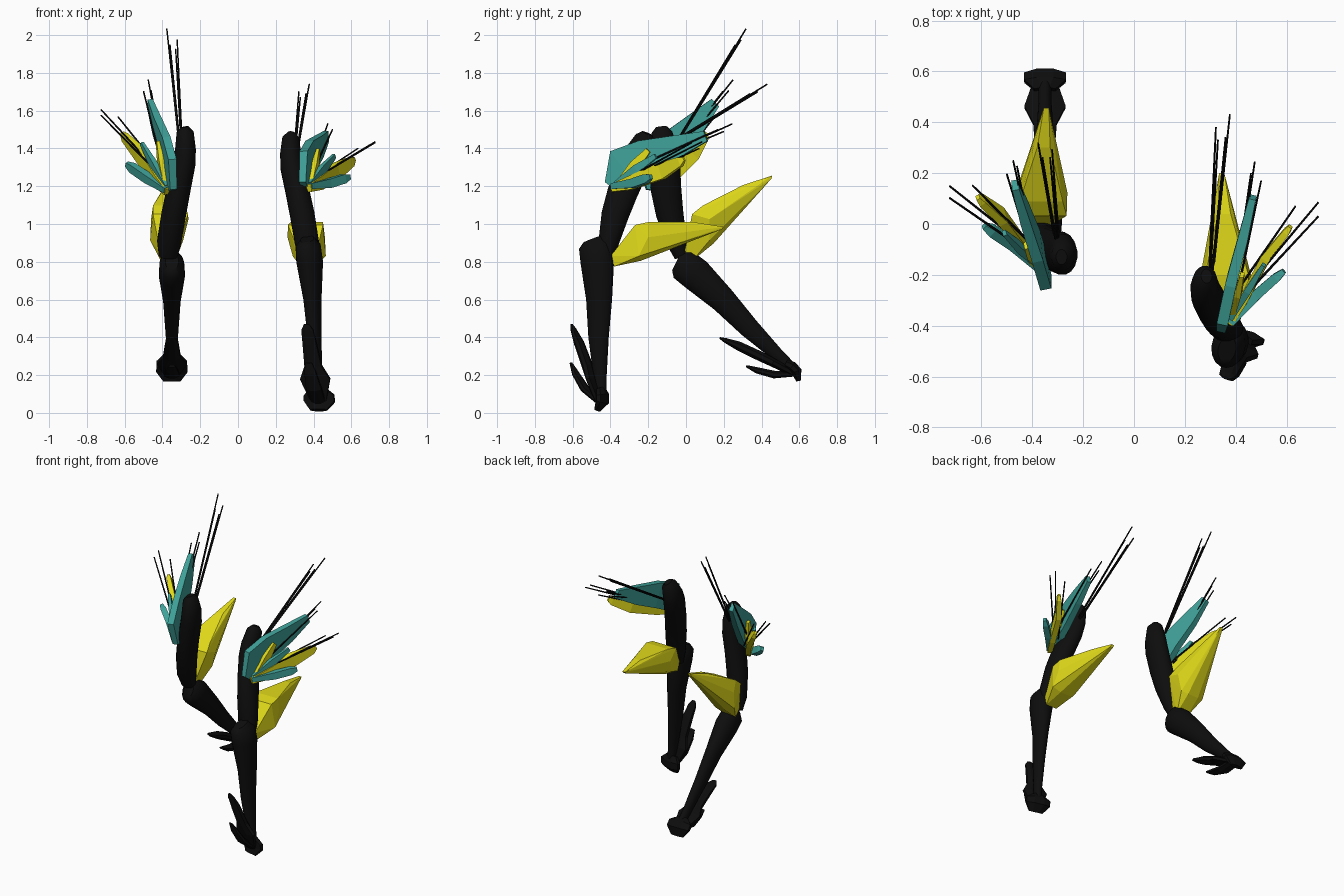
import bpy, bmesh, math
from mathutils import Vector, Matrix

if "Cube" in bpy.data.objects:
    bpy.data.objects.remove(bpy.data.objects["Cube"])


def material(name, rgb):
    m = bpy.data.materials.new(name)
    m.diffuse_color = (*rgb, 1)
    m.use_nodes = True
    m.node_tree.nodes["Principled BSDF"].inputs["Base Color"].default_value = m.diffuse_color
    return m


BLACK = material("black", (0.004, 0.004, 0.004))
TEAL = material("teal", (0.05, 0.36, 0.32))
YELLOW = material("yellow", (0.75, 0.70, 0.01))


def finish(name, bm, mat, matrix, smooth=False):
    bm.transform(matrix)
    bmesh.ops.recalc_face_normals(bm, faces=bm.faces)
    me = bpy.data.meshes.new(name)
    bm.to_mesh(me)
    bm.free()
    me.materials.append(mat)
    ob = bpy.data.objects.new(name, me)
    bpy.context.collection.objects.link(ob)
    if smooth:
        bpy.context.view_layer.objects.active = ob
        ob.select_set(True)
        bpy.ops.object.shade_smooth_by_angle(angle=math.radians(40))
        ob.select_set(False)


def loft(name, stations, mat, matrix, side=(1, 0, 0), n=16, smooth=True):
    """Stations are (x, y, z, half width along side, half depth)."""
    bm = bmesh.new()
    pts = [Vector(s[:3]) for s in stations]
    rings = []
    for i, s in enumerate(stations):
        t = (pts[min(i + 1, len(pts) - 1)] - pts[max(i - 1, 0)]).normalized()
        u = Vector(side)
        u = (u - t * u.dot(t)).normalized()
        v = t.cross(u)
        k = math.sqrt(2) if n == 4 else 1
        ring = []
        for j in range(n):
            a = 2 * math.pi * (j + 0.5) / n
            ring.append(bm.verts.new(pts[i] + u * (k * s[3] * math.cos(a)) + v * (k * s[4] * math.sin(a))))
        rings.append(ring)
    for r, q in zip(rings, rings[1:]):
        for j in range(n):
            bm.faces.new((r[j], r[(j + 1) % n], q[(j + 1) % n], q[j]))
    bm.faces.new(rings[0])
    bm.faces.new(rings[-1])
    finish(name, bm, mat, matrix, smooth)


def feather(name, stations, mat, matrix):
    """Flat upright blade; its side axis is level and square to its run."""
    d = Vector(stations[-1][:3]) - Vector(stations[0][:3])
    loft(name, stations, mat, matrix, d.cross(Vector((0, 0, 1))), 4, False)


def spikes(name, base, tips, matrix):
    """Bundle of thin, nearly parallel rods."""
    mean = sum((Vector(t) for t in tips), Vector()) / len(tips)
    for i, t in enumerate(tips):
        b = Vector(base) + (Vector(t) - mean) * 0.3
        loft(f"{name}_{i + 1}", [(*b, .006, .006), (*t, .004, .004)], BLACK, matrix, (1, 0, 0.1), 6, False)


def upper_limb(tag, m):
    # upper limb
    loft(tag + "upper_limb", [
        (.285, -.205, 1.48, .022, .03), (.28, -.215, 1.455, .046, .055),
        (.278, -.25, 1.37, .056, .08), (.285, -.28, 1.3, .061, .085),
        (.315, -.335, 1.17, .064, .082), (.34, -.375, 1.05, .066, .074),
        (.365, -.41, .9, .065, .055), (.37, -.42, .82, .05, .04)], BLACK, m)
    # elbow fin, a faceted solid
    bm = bmesh.new()
    for y, z, x0, x1 in [(-.40, .83, .33, .41), (-.38, .775, .33, .41), (-.27, .995, .265, .45),
                         (-.20, 1.01, .28, .45), (.04, 1.01, .33, .38), (.20, .985, .335, .355),
                         (.19, .972, .335, .355), (-.20, .93, .262, .46), (-.25, .83, .29, .465),
                         (.03, .915, .325, .385), (-.24, .805, .33, .41)]:
        for x in (x0, x1):
            bm.verts.new((x, y, z))
    res = bmesh.ops.convex_hull(bm, input=bm.verts)
    junk = [g for g in res["geom_interior"] if isinstance(g, bmesh.types.BMVert)]
    bmesh.ops.delete(bm, geom=junk, context="VERTS")
    finish(tag + "elbow_fin", bm, YELLOW, m)
    # shoulder feathers
    feather(tag + "large_feather", [
        (.345, -.41, 1.21, .018, .02), (.36, -.34, 1.31, .022, .095), (.385, -.22, 1.36, .022, .085),
        (.43, -.05, 1.41, .02, .06), (.467, .105, 1.465, .014, .028)], TEAL, m)
    feather(tag + "long_feather", [
        (.375, -.39, 1.19, .015, .02), (.43, -.30, 1.215, .018, .035), (.52, -.13, 1.28, .018, .044),
        (.60, -.03, 1.33, .014, .025), (.615, -.01, 1.345, .008, .01)], YELLOW, m)
    feather(tag + "low_feather", [
        (.38, -.39, 1.2, .015, .015), (.48, -.28, 1.215, .02, .024),
        (.56, -.21, 1.24, .018, .024), (.59, -.185, 1.25, .01, .012)], TEAL, m)
    feather(tag + "middle_feather", [
        (.38, -.37, 1.21, .012, .015), (.45, -.26, 1.29, .014, .024),
        (.51, -.16, 1.36, .008, .012)], TEAL, m)
    feather(tag + "short_feather", [
        (.385, -.36, 1.21, .012, .015), (.41, -.27, 1.31, .014, .028),
        (.425, -.2, 1.39, .008, .014)], YELLOW, m)
    # spike bundles
    spikes(tag + "shoulder_spike", (.305, -.17, 1.37),
           [(.322, .38, 1.70), (.377, .43, 1.74), (.36, .34, 1.69), (.33, .33, 1.67)], m)
    spikes(tag + "outer_spike", (.40, -.30, 1.24),
           [(.725, .085, 1.435), (.725, .03, 1.43), (.635, .07, 1.40)], m)
    spikes(tag + "middle_spike", (.40, -.26, 1.3),
           [(.475, .245, 1.53), (.50, .17, 1.50), (.46, .2, 1.49)], m)


def lower_limb(tag, m):
    # lower limb
    loft(tag + "lower_limb", [(0, *s) for s in [
        (-.495, .92, .035, .055), (-.482, .885, .066, .088), (-.47, .8, .07, .09), (-.46, .6, .047, .07),
        (-.463, .4, .036, .055), (-.455, .2, .026, .036), (-.45, .06, .025, .03)]], BLACK, m)
    # foot
    loft(tag + "foot", [(0, *s) for s in [
        (-.455, .13, .045, .025), (-.442, .095, .088, .03), (-.442, .06, .09, .03),
        (-.47, .015, .05, .014)]], BLACK, m, n=8, smooth=False)
    # heel blades
    loft(tag + "long_heel_blade", [(0, *s) for s in [
        (-.46, .06, .045, .02), (-.5, .18, .088, .025), (-.525, .25, .05, .028), (-.57, .37, .04, .026),
        (-.6, .44, .035, .014), (-.612, .47, .015, .005)]], BLACK, m, n=8, smooth=False)
    loft(tag + "short_heel_blade", [(0, *s) for s in [
        (-.45, .05, .04, .015), (-.54, .13, .045, .022), (-.59, .21, .035, .018),
        (-.615, .265, .02, .006)]], BLACK, m, n=8, smooth=False)


def rot(deg, axis):
    return Matrix.Rotation(math.radians(deg), 4, axis)


T = Matrix.Translation
mirror = Matrix.Diagonal((-1, 1, 1, 1))

# right limb; the left one is its mirror swung backwards
upper_limb("right_", Matrix.Identity(4))
upper_limb("left_", T((0, -.19, 1.18)) @ rot(27, 'X') @ T((0, .41, -1.21)) @ mirror)

shear = Matrix.Identity(4)
shear[0][2] = -.06
lower_limb("right_", T((.43, -.46, 0)) @ shear @ rot(-15, 'Z') @ T((0, .46, 0)))
lower_limb("left_", T((-.35, .60, .165)) @ rot(44, 'X') @ T((0, .47, -.01)))
